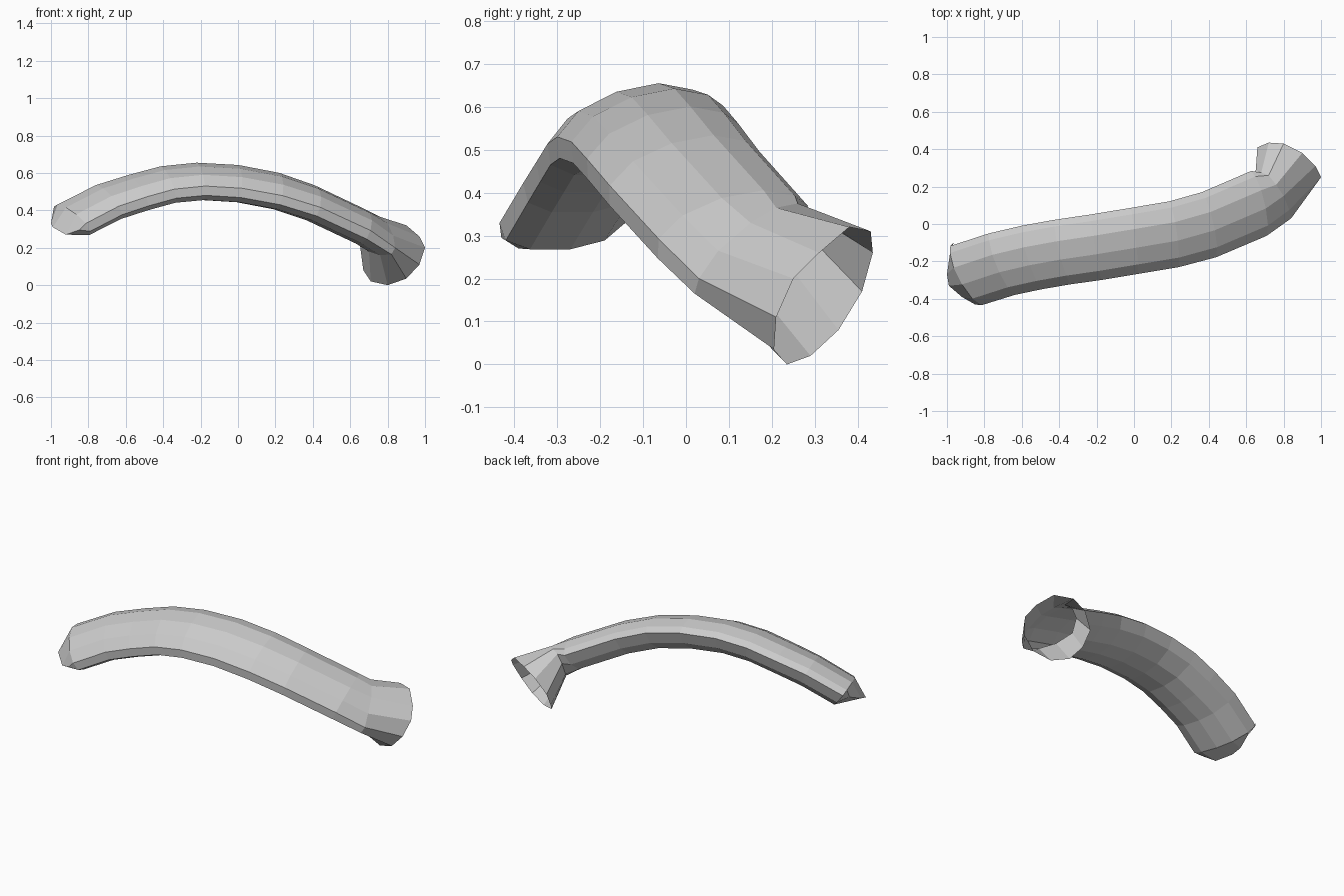
import bpy, bmesh
from math import radians, sin, cos
from mathutils import Vector

# flattened 11-sided cross-section (across, up), starting at the front edge
SECTION = [(-.18, -.025), (-.13, .035), (-.04, .08), (.06, .10), (.14, .085), (.175, .06),
           (.15, -.01), (.07, -.075), (-.02, -.10), (-.12, -.10), (-.175, -.075)]

# stations along the arch: centre x, y, z, yaw, downward pitch
STATIONS = [(-.89, -.27, .35, 20, -35), (-.70, -.21, .445, 17, -25), (-.54, -.175, .495, 13, -20),
            (-.38, -.147, .538, 11, -13), (-.205, -.122, .555, 9, -3), (0, -.088, .543, 8, 6),
            (.21, -.053, .503, 11, 13), (.395, -.003, .44, 17, 20), (.66, .11, .315, 19, 25)]

# bent neck just before the flare, and the open flared rim
NECK = [(.84, .03, .20), (.83, .075, .265), (.80, .15, .33), (.76, .21, .365), (.72, .26, .375),
        (.68, .275, .36), (.65, .275, .31), (.65, .24, .23), (.70, .16, .18), (.76, .08, .16),
        (.82, .02, .165)]
RIM = [(.97, .21, .11), (1, .25, .20), (.97, .31, .26), (.90, .38, .32), (.80, .43, .31),
       (.72, .435, .26), (.66, .41, .17), (.67, .355, .08), (.71, .29, .02), (.80, .235, 0),
       (.90, .205, .035)]

# pinched ridge that closes the left end
A, B, C, D, E = (-.965, -.10, .40), (-1, -.27, .33), (-.99, -.33, .31), (-.92, -.39, .27), (-.85, -.43, .295)
MID = (-.98, -.185, .365)
RIDGE = [E, D, C, B, MID, A, MID, B, C, D, E]


def ring(x, y, z, yaw, pitch):
    a, p = radians(yaw), radians(pitch)
    across = Vector((-sin(a), cos(a), 0))
    up = Vector((sin(p) * cos(a), sin(p) * sin(a), cos(p)))
    return [Vector((x, y, z)) + across * u + up * v for u, v in SECTION]


# skin all rings into one tube
bm = bmesh.new()
rings = [RIDGE] + [ring(*s) for s in STATIONS] + [NECK, RIM]
loops = [[bm.verts.new(co) for co in r] for r in rings]
n = len(SECTION)
for lo, hi in zip(loops, loops[1:]):
    for i in range(n):
        j = (i + 1) % n
        bm.faces.new((lo[i], hi[i], hi[j], lo[j]))
bmesh.ops.remove_doubles(bm, verts=bm.verts, dist=.004)
bmesh.ops.recalc_face_normals(bm, faces=bm.faces)
mesh = bpy.data.meshes.new("curved_tube")
bm.to_mesh(mesh)
bm.free()
bpy.context.collection.objects.link(bpy.data.objects.new("curved_tube", mesh))
